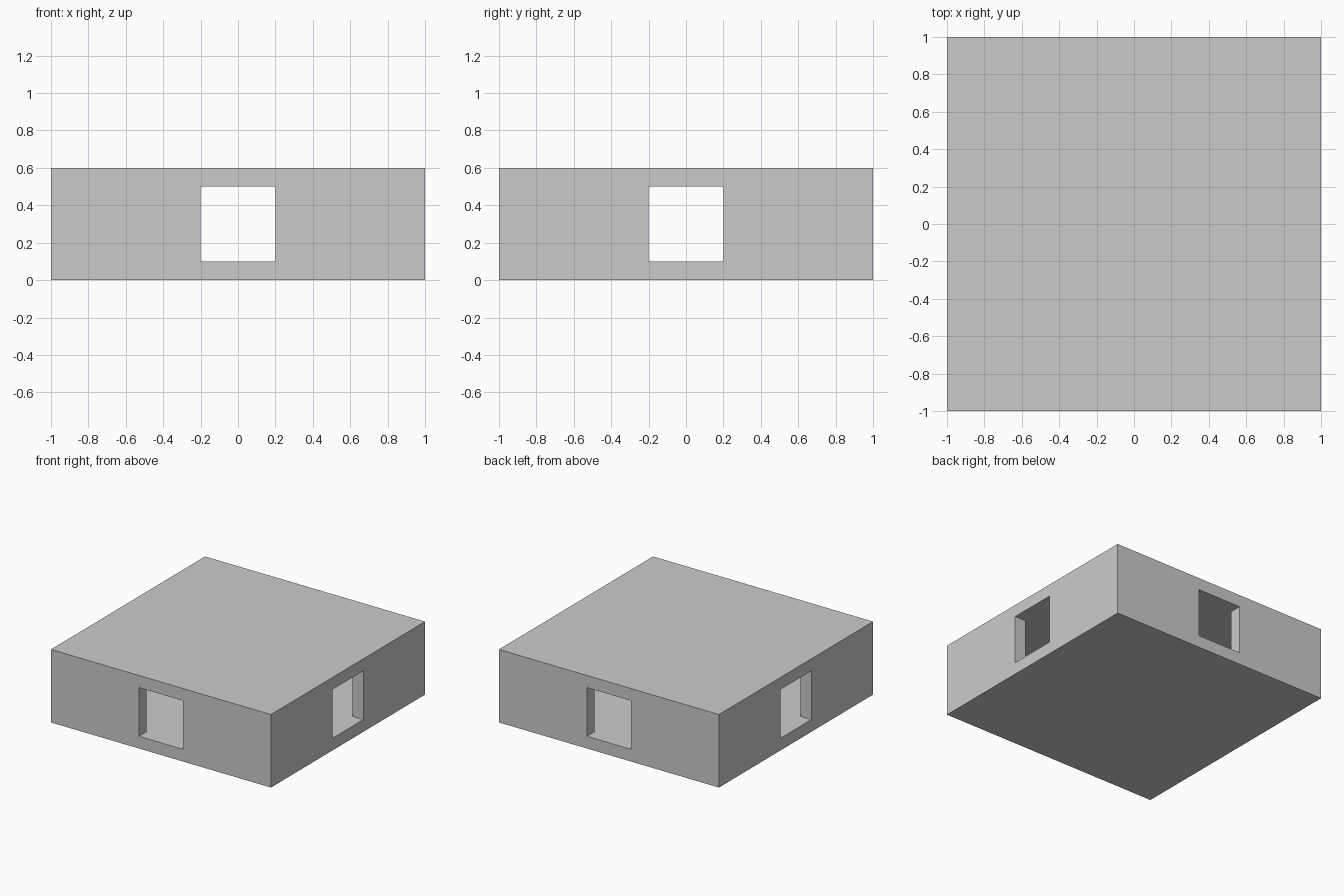
import bpy, bmesh
from math import pi
from mathutils import Matrix

if "Cube" in bpy.data.objects:
    bpy.data.objects.remove(bpy.data.objects["Cube"])

SLAB, WALL_H, THICK, GAP = 0.1, 0.4, 0.1, 0.2


def extrude_profile(name, points, z, height, turn=0.0):
    """Closed prism from a plan outline, turned about the z axis."""
    bm = bmesh.new()
    face = bm.faces.new([bm.verts.new((x, y, z)) for x, y in points])
    top = bmesh.ops.extrude_face_region(bm, geom=[face])
    verts = [g for g in top["geom"] if isinstance(g, bmesh.types.BMVert)]
    bmesh.ops.translate(bm, verts=verts, vec=(0, 0, height))
    bmesh.ops.recalc_face_normals(bm, faces=bm.faces)
    bm.transform(Matrix.Rotation(turn, 4, 'Z'))
    mesh = bpy.data.meshes.new(name)
    bm.to_mesh(mesh)
    bm.free()
    obj = bpy.data.objects.new(name, mesh)
    bpy.context.collection.objects.link(obj)
    return obj


# Floor and roof slabs
square = [(-1, -1), (1, -1), (1, 1), (-1, 1)]
extrude_profile("floor_slab", square, 0, SLAB)
extrude_profile("roof_slab", square, SLAB + WALL_H, SLAB)

# Four L-shaped corner walls, leaving a doorway in the middle of each side
inner = 1 - THICK
corner = [(GAP, 1), (GAP, inner), (inner, inner), (inner, GAP), (1, GAP), (1, 1)]
for i, place in enumerate(("back_right", "back_left", "front_left", "front_right")):
    extrude_profile(f"corner_wall_{place}", corner, SLAB, WALL_H, i * pi / 2)
